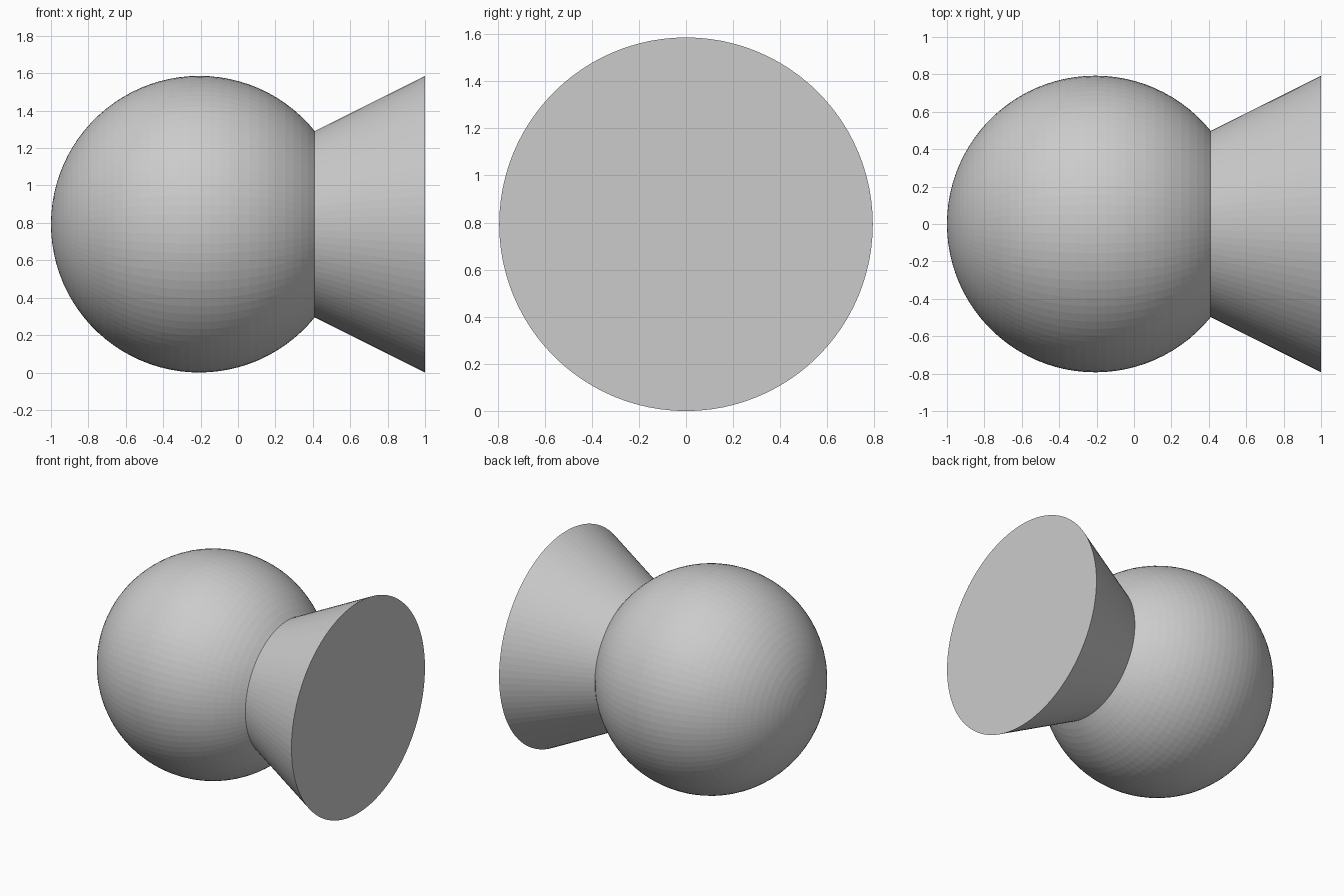
import bpy, bmesh
from math import cos, sin, pi, atan2

if "Cube" in bpy.data.objects:
    bpy.data.objects.remove(bpy.data.objects["Cube"])

R = 0.793            # ball radius, also rim radius of the flare
CX = -1 + R          # ball centre along x
NECK_X, NECK_R = 0.41, 0.498
SIDES, RINGS = 96, 36

# Profile (x, radius): ball arc from pole to neck, then the flared rim
end = pi - atan2(NECK_R, NECK_X - CX)
profile = [(CX - R * cos(end * i / RINGS), R * sin(end * i / RINGS))
           for i in range(1, RINGS + 1)]
profile.append((1.0, R))

# Revolve the profile around the x axis into one closed solid
bm = bmesh.new()
pole = bm.verts.new((-1, 0, R))
loops = [[bm.verts.new((x, r * cos(2 * pi * k / SIDES), R + r * sin(2 * pi * k / SIDES)))
          for k in range(SIDES)] for x, r in profile]
for k in range(SIDES):
    n = (k + 1) % SIDES
    bm.faces.new((pole, loops[0][n], loops[0][k]))
    for a, b in zip(loops, loops[1:]):
        bm.faces.new((a[k], a[n], b[n], b[k]))

# Flat end disc
bm.faces.new(loops[-1])
bmesh.ops.recalc_face_normals(bm, faces=bm.faces)

mesh = bpy.data.meshes.new("ball_with_flared_base")
bm.to_mesh(mesh)
bm.free()
obj = bpy.data.objects.new("ball_with_flared_base", mesh)
bpy.context.collection.objects.link(obj)
